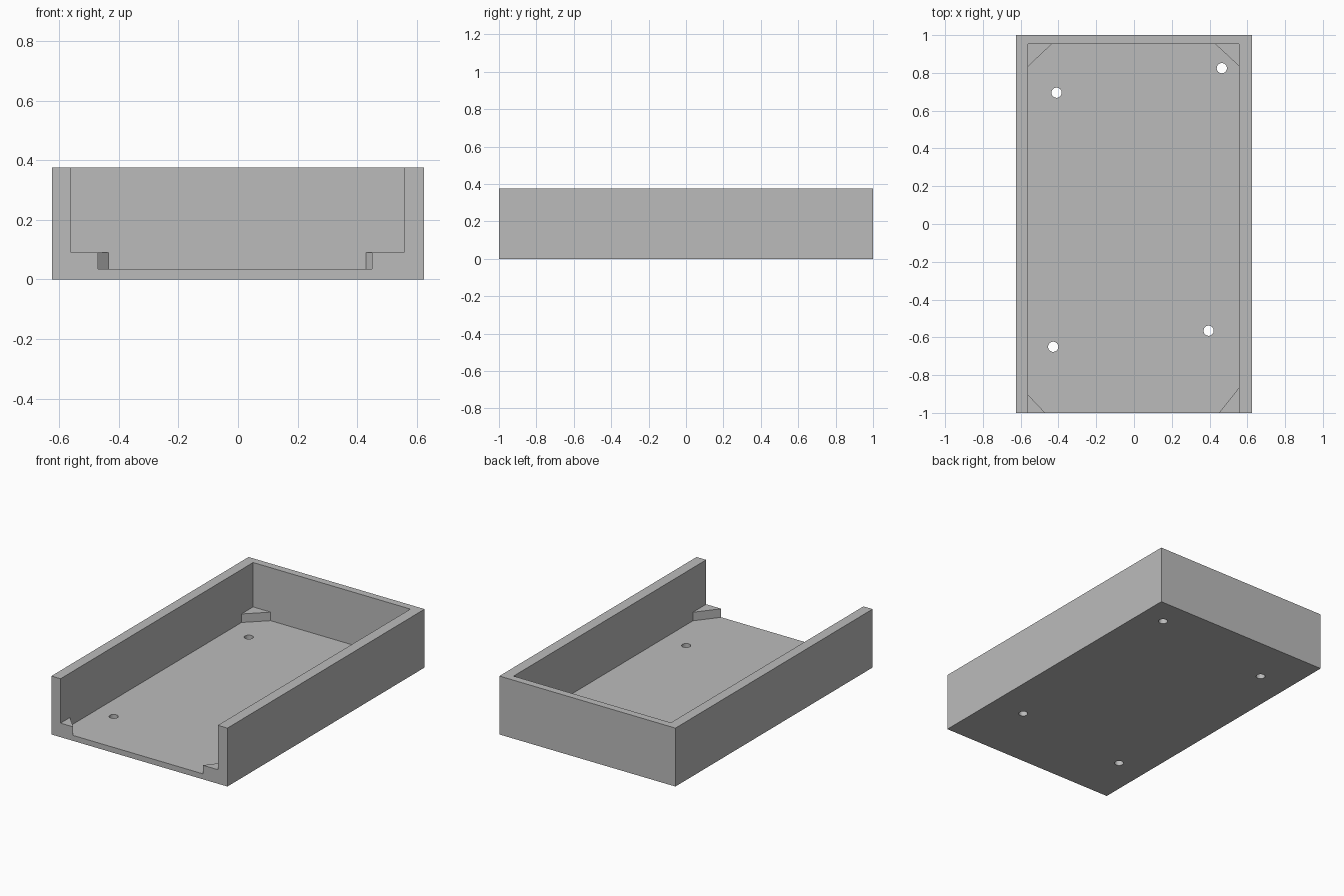
import bpy
import bmesh
from math import cos, sin, tau

default = bpy.data.objects.get("Cube")
if default:
    bpy.data.objects.remove(default, do_unlink=True)

# Single plain grey
grey = bpy.data.materials.new("plain grey")
grey.use_nodes = True
colour = (0.5, 0.5, 0.5, 1)
grey.diffuse_color = colour
grey.node_tree.nodes["Principled BSDF"].inputs["Base Color"].default_value = colour


def prism(name, outline, z0, z1):
    """Extrude a counter-clockwise plan outline from z0 to z1."""
    bm = bmesh.new()
    base = bm.faces.new([bm.verts.new((x, y, z0)) for x, y in outline])
    top = bmesh.ops.extrude_face_region(bm, geom=[base])["geom"]
    verts = [v for v in top if isinstance(v, bmesh.types.BMVert)]
    bmesh.ops.translate(bm, verts=verts, vec=(0, 0, z1 - z0))
    bmesh.ops.recalc_face_normals(bm, faces=bm.faces[:])
    mesh = bpy.data.meshes.new(name)
    bm.to_mesh(mesh)
    bm.free()
    mesh.materials.append(grey)
    obj = bpy.data.objects.new(name, mesh)
    bpy.context.collection.objects.link(obj)
    return obj


def cut(target, cutter):
    """Subtract the cutter from the target, then discard it."""
    cutter.hide_render = True
    mod = target.modifiers.new("cut", "BOOLEAN")
    mod.operation = "DIFFERENCE"
    mod.solver = "EXACT"
    mod.object = cutter
    bpy.context.view_layer.objects.active = target
    bpy.ops.object.modifier_apply(modifier=mod.name)
    bpy.data.objects.remove(cutter, do_unlink=True)


LEFT, RIGHT, BACK, FRONT = -0.56, 0.557, 0.953, -1.1
FLOOR, LEDGE, HEIGHT = 0.035, 0.09, 0.375

# Solid block that becomes the open-fronted tray
tray = prism("tray", [(-0.625, -1), (0.625, -1), (0.625, 1), (-0.625, 1)], 0, HEIGHT)

# Main cavity, open at the front and top
cut(tray, prism("cavity", [(LEFT, FRONT), (RIGHT, FRONT), (RIGHT, BACK), (LEFT, BACK)],
                LEDGE, 0.5))

# Lower cavity, leaving a triangular ledge in each corner
cut(tray, prism("lower_cavity", [
    (-0.47, FRONT), (0.45, FRONT), (0.45, -1), (RIGHT, -0.865),
    (RIGHT, 0.835), (0.43, BACK), (-0.435, BACK), (LEFT, 0.835),
    (LEFT, -0.905), (-0.47, -1)], FLOOR, 0.2))

# Four screw holes through the floor
for x, y in [(-0.41, 0.695), (0.465, 0.825), (0.395, -0.565), (-0.428, -0.65)]:
    ring = [(x + 0.027 * cos(tau * i / 32), y + 0.027 * sin(tau * i / 32)) for i in range(32)]
    cut(tray, prism("screw_hole", ring, -0.1, 0.2))
